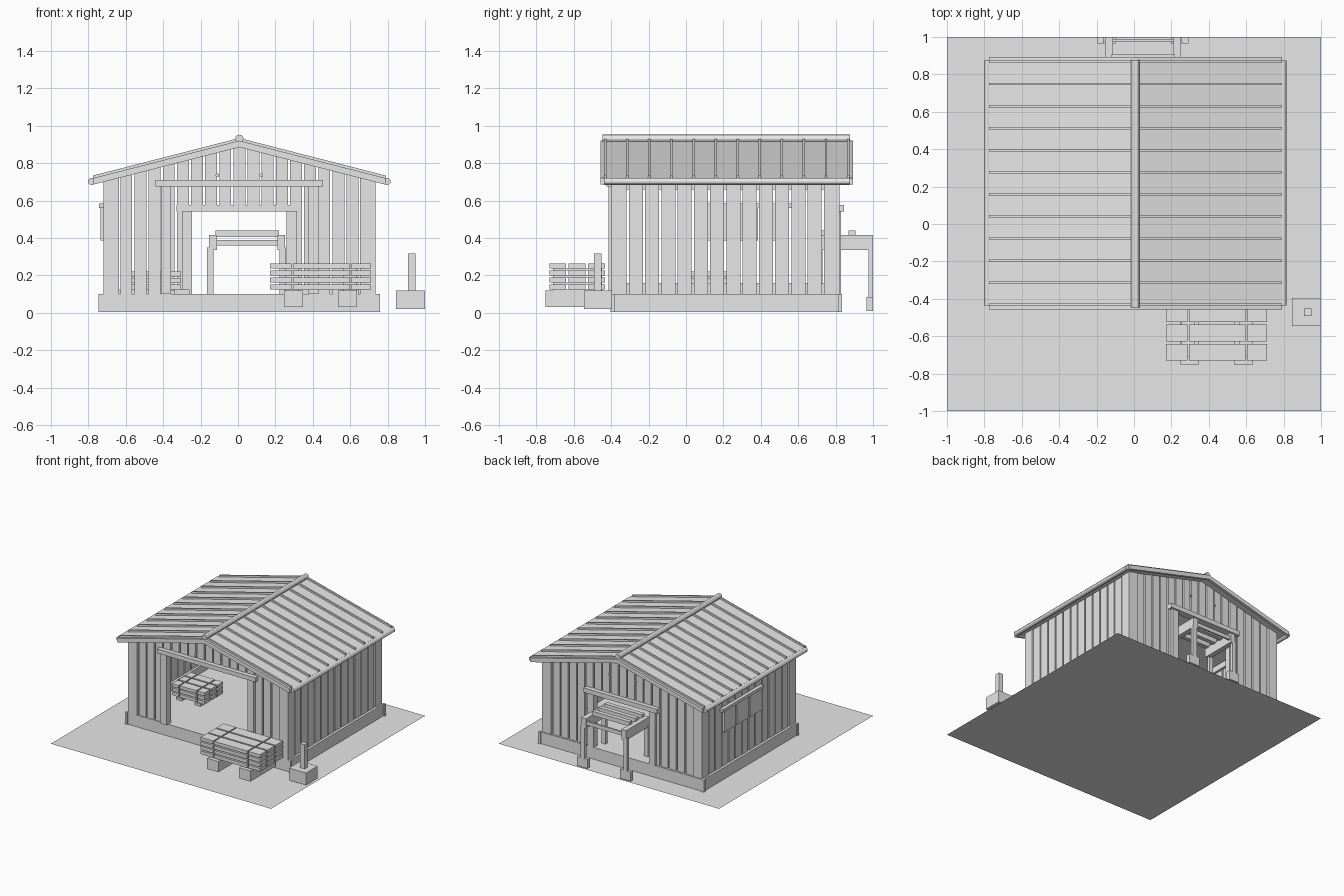
import bpy, bmesh
from mathutils import Matrix

cube = bpy.data.objects.get("Cube")
if cube:
    bpy.data.objects.remove(cube, do_unlink=True)

grey = bpy.data.materials.new("plain_grey")
grey.use_nodes = True
grey.diffuse_color = (0.8, 0.8, 0.8, 1)
grey.node_tree.nodes["Principled BSDF"].inputs["Base Color"].default_value = (0.8, 0.8, 0.8, 1)

MID = 0.007          # ridge line of the shed
PITCH = 0.256


def slope(height):
    """Height of a layer that follows the roof pitch."""
    return lambda x: height - PITCH * abs(x - MID)


class Part:
    """Collects simple solids into one named object."""

    def __init__(self, name):
        self.name, self.bm = name, bmesh.new()

    def box(self, x0, x1, y0, y1, z0, z1):
        # z0 and z1 may be numbers or functions of x
        def h(z, x):
            return z(x) if callable(z) else z
        c = [(x0, y0), (x1, y0), (x1, y1), (x0, y1)]
        lo = [self.bm.verts.new((x, y, h(z0, x))) for x, y in c]
        hi = [self.bm.verts.new((x, y, h(z1, x))) for x, y in c]
        self.bm.faces.new(lo[::-1])
        self.bm.faces.new(hi)
        for i in range(4):
            j = (i + 1) % 4
            self.bm.faces.new((lo[i], lo[j], hi[j], hi[i]))

    def rod(self, x, z, y0, y1, r, sides=10):
        m = Matrix.Translation((x, (y0 + y1) / 2, z)) @ Matrix.Rotation(1.5707963, 4, 'X')
        bmesh.ops.create_cone(self.bm, cap_ends=True, segments=sides, radius1=r,
                              radius2=r, depth=y1 - y0, matrix=m)

    def done(self, smooth=False):
        mesh = bpy.data.meshes.new(self.name)
        self.bm.to_mesh(mesh)
        self.bm.free()
        mesh.materials.append(grey)
        ob = bpy.data.objects.new(self.name, mesh)
        bpy.context.collection.objects.link(ob)
        if smooth:
            bpy.context.view_layer.objects.active = ob
            ob.select_set(True)
            bpy.ops.object.shade_smooth_by_angle()
            ob.select_set(False)


# Ground sheet
p = Part("ground_sheet")
bmesh.ops.create_grid(p.bm, x_segments=1, y_segments=1, size=1)
p.done()

# Foundation with slightly proud corners
p = Part("foundation")
p.box(-0.735, 0.75, -0.395, 0.825, 0.003, 0.1)
for x in (-0.745, 0.74):
    for y in (-0.403, 0.813):
        p.box(x, x + 0.02, y, y + 0.02, 0.003, 0.1)
p.done()

# Corner posts
p = Part("corner_posts")
for x in (-0.72, 0.652):
    for y in (-0.4, 0.737):
        p.box(x, x + 0.083, y, y + 0.083, 0.1, slope(0.9))
p.done()

# Front and back walls of upright boards with narrow gaps
GAP, COUNT, LEFT, RIGHT = 0.012, 17, -0.635, 0.65
STEP = (RIGHT - LEFT) / COUNT
for name, y, first, last, door in (("front_boards", -0.39, 3, 14, 0.69),
                                   ("back_boards", 0.79, 5, 12, 0.54)):
    p = Part(name)
    for k in range(COUNT):
        x = LEFT + k * STEP
        low = door if first <= k < last else 0.1
        a, b = x + GAP / 2, x + STEP - GAP / 2
        if a < MID < b:      # split the board under the ridge
            p.box(a, MID, y, y + 0.02, low, slope(0.9))
            p.box(MID, b, y, y + 0.02, low, slope(0.9))
        else:
            p.box(a, b, y, y + 0.02, low, slope(0.9))
    p.done()

# Side walls
SIDE_COUNT, START, END = 12, -0.311, 0.731
step = (END - START) / SIDE_COUNT
for name, x in (("right_boards", -0.715), ("left_boards", 0.71)):
    p = Part(name)
    for k in range(SIDE_COUNT):
        y = START + k * step
        p.box(x, x + 0.02, y + GAP / 2, y + step - GAP / 2, 0.1, 0.71)
    p.done()

# Rails behind the boards
p = Part("wall_rails")
for x in (-0.695, 0.69):
    p.box(x, x + 0.02, -0.32, 0.74, 0.1, 0.16)
    p.box(x, x + 0.02, -0.32, 0.74, 0.66, 0.71)
for y, a, b in ((-0.37, -0.41, 0.43), (0.77, -0.26, 0.27)):
    p.box(-0.64, a, y, y + 0.02, 0.1, 0.125)
    p.box(b, 0.655, y, y + 0.02, 0.1, 0.125)
p.done()

# Door frames
p = Part("front_door_frame")
for x in (-0.413, 0.376):
    p.box(x, x + 0.054, -0.415, -0.36, 0.1, 0.68)
p.box(-0.44, 0.455, -0.425, -0.365, 0.675, 0.71)
p.done()
p = Part("back_door_frame")
for x in (-0.3, 0.26):
    p.box(x, x + 0.055, 0.78, 0.83, 0.1, 0.545)
p.box(-0.33, 0.34, 0.79, 0.845, 0.54, 0.577)
p.done()

# Small pegs on both gables
p = Part("gable_pegs")
for x in (-0.11, 0.125):
    p.rod(x, 0.735, -0.4, -0.385, 0.01)
    p.rod(x, 0.735, 0.805, 0.82, 0.01)
p.done(True)

# Roof slopes, seams and barge boards
p, seams, barge = Part("roof_panels"), Part("roof_seams"), Part("barge_boards")
for a, b in ((-0.775, MID), (MID, 0.79)):
    p.box(a, b, -0.435, 0.87, slope(0.898), slope(0.92))
    for k in range(12):
        y = -0.438 + 0.118 * k
        seams.box(a, b, y, y + 0.013, slope(0.915), slope(0.934))
    for y in (-0.457, 0.87):
        barge.box(a, b, y, y + 0.022, slope(0.885), slope(0.92))
p.done()
seams.done()
barge.done()

# Ridge and eave poles
p = Part("roof_poles")
p.rod(MID, 0.93, -0.447, 0.877, 0.022, 12)
for x in (-0.783, 0.797):
    p.rod(x, 0.702, -0.435, 0.875, 0.019, 12)
p.done(True)

# Shutters on the right wall
p = Part("wall_shutters")
for k in range(3):
    y = 0.07 + 0.165 * k
    p.box(-0.735, -0.712, y, y + 0.15, 0.385, 0.56)
p.box(-0.742, -0.712, 0.05, 0.58, 0.56, 0.585)
p.done()


def plank_stack(name, xs, ys, z, layers, thick, gap):
    """Layers of planks with spacers under every layer."""
    p = Part(name)
    for n in range(layers):
        base = z + n * (thick + gap)
        for y0, y1 in zip(ys, ys[1:]):
            for x0, x1 in zip(xs, xs[1:]):
                p.box(x0, x1 - 0.01, y0, y1 - 0.013, base, base + thick)
        for x in xs[1:-1]:
            p.box(x - 0.04, x + 0.03, ys[0] + 0.02, ys[-1] - 0.03, base - gap, base)
    p.done()


# Plank stacks, outside and inside
plank_stack("front_plank_stack", (0.17, 0.295, 0.605, 0.72),
            (-0.73, -0.628, -0.525, -0.42), 0.125, 4, 0.027, 0.01)
plank_stack("inner_plank_stack", (-0.6, -0.53, -0.37, -0.295),
            (0.0, 0.085, 0.17, 0.255), 0.125, 3, 0.025, 0.01)
p = Part("stack_bearers")
for x in (0.245, 0.535):
    p.box(x, x + 0.102, -0.75, -0.42, 0.03, 0.118)
for x in (-0.56, -0.39):
    p.box(x, x + 0.05, 0.0, 0.25, 0.1, 0.12)
p.done()

# Bollard on a block
p = Part("bollard")
p.box(0.845, 1.0, -0.545, -0.395, 0.02, 0.12)
p.box(0.91, 0.95, -0.492, -0.452, 0.12, 0.318)
p.done()

# Feed table through the back doorway
p = Part("table_frame")
for x in (-0.155, 0.21):
    p.box(x, x + 0.042, 0.7, 1.0, 0.335, 0.415)
p.box(-0.113, 0.21, 0.975, 0.99, 0.36, 0.39)
p.done()
p = Part("table_slats")
for y in (0.71, 0.79, 0.87):
    p.box(-0.12, 0.22, y, y + 0.035, 0.405, 0.44)
p.done()
p = Part("table_legs")
for x in (-0.165, 0.222):
    p.box(x, x + 0.035, 0.975, 1.0, 0.02, 0.35)
    p.box(x, x + 0.035, 0.705, 0.73, 0.1, 0.35)
p.done()
p = Part("table_feet")
for x in (-0.195, 0.197):
    p.box(x, x + 0.035, 0.965, 1.0, 0.015, 0.085)
    p.box(x + 0.06, x + 0.095, 0.965, 1.0, 0.015, 0.085)
    p.box(x, x + 0.095, 0.965, 1.0, 0.01, 0.03)
p.done()
